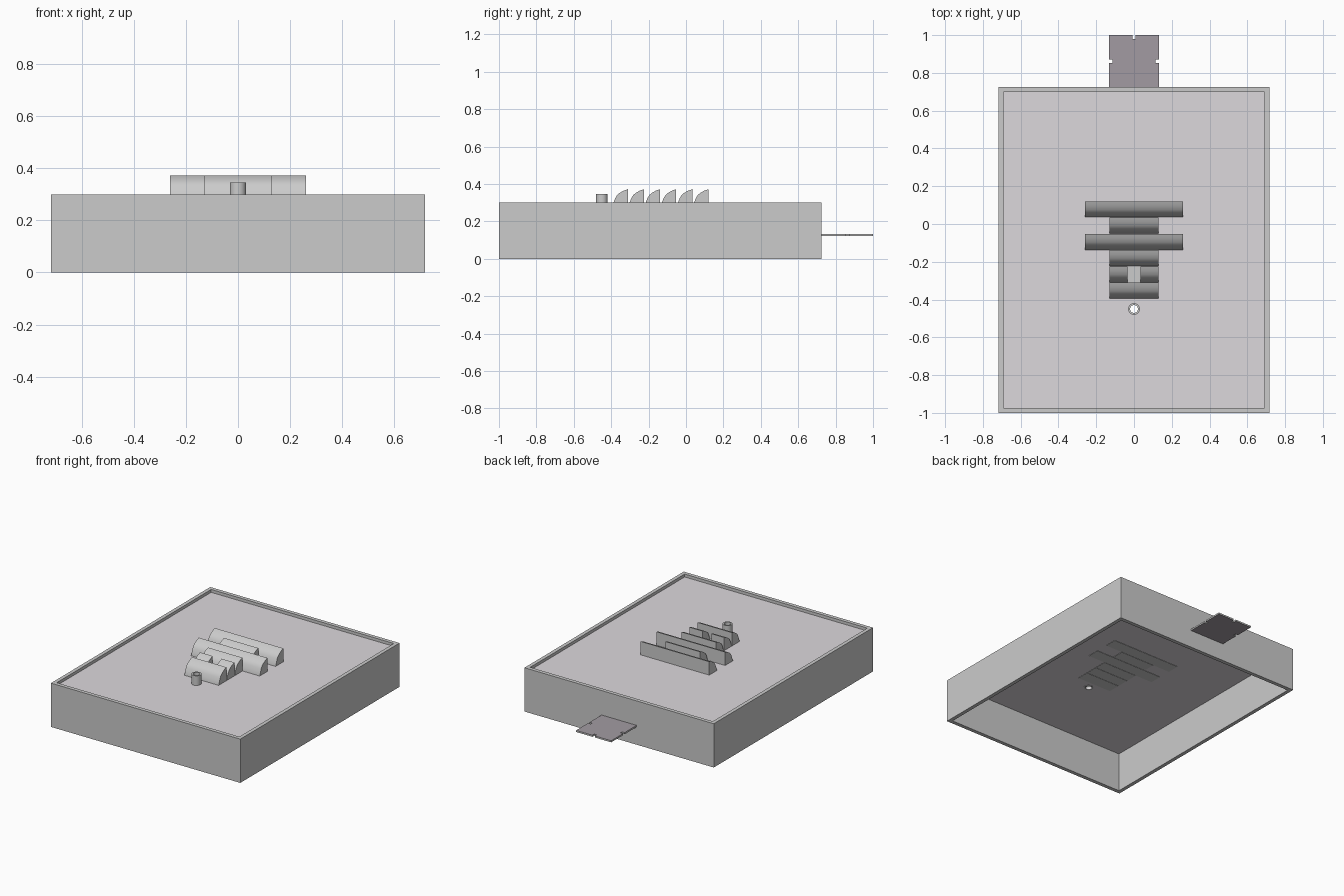
import bpy, bmesh, math

if "Cube" in bpy.data.objects:
    bpy.data.objects.remove(bpy.data.objects["Cube"])


def finish(name, bm, mats=()):
    bmesh.ops.recalc_face_normals(bm, faces=bm.faces)
    me = bpy.data.meshes.new(name)
    bm.to_mesh(me)
    bm.free()
    ob = bpy.data.objects.new(name, me)
    bpy.context.collection.objects.link(ob)
    for m in mats:
        me.materials.append(m)
    return ob


def material(name, rgb):
    m = bpy.data.materials.new(name)
    m.diffuse_color = (*rgb, 1)
    m.use_nodes = True
    m.node_tree.nodes["Principled BSDF"].inputs["Base Color"].default_value = m.diffuse_color
    return m


def ring(name, outer, inner, z0, z1):
    """Hollow sleeve, open at both ends, between two matching outlines."""
    bm = bmesh.new()
    loops = [[bm.verts.new((x, y, z)) for x, y in pts]
             for pts, z in ((outer, z0), (outer, z1), (inner, z1), (inner, z0))]
    n = len(outer)
    for k in range(4):
        a, b = loops[k], loops[(k + 1) % 4]
        for i in range(n):
            j = (i + 1) % n
            bm.faces.new((a[i], a[j], b[j], b[i]))
    return finish(name, bm)


def box(name, x0, x1, y0, y1, z0, z1, mats=()):
    bm = bmesh.new()
    bmesh.ops.create_cube(bm, size=1)
    for v in bm.verts:
        v.co = (x1 if v.co.x > 0 else x0, y1 if v.co.y > 0 else y0, z1 if v.co.z > 0 else z0)
    return finish(name, bm, mats)


def rect(x, y0, y1):
    return [(-x, y0), (x, y0), (x, y1), (-x, y1)]


def circle(r, cy, n=32):
    return [(r * math.cos(2 * math.pi * i / n), cy + r * math.sin(2 * math.pi * i / n))
            for i in range(n)]


def smooth(ob):
    bpy.ops.object.select_all(action='DESELECT')
    ob.select_set(True)
    bpy.context.view_layer.objects.active = ob
    bpy.ops.object.shade_smooth_by_angle(angle=math.radians(32))


panel_mat = material("panel_tint", (0.72, 0.69, 0.72))
plate_mat = material("plate_tint", (0.36, 0.33, 0.36))

# Outer frame walls
ring("frame", rect(0.7175, -1, 0.724), rect(0.692, -0.974, 0.698), 0, 0.3)

# Recessed panel with a hole under the tube
panel = box("panel", -0.692, 0.692, -0.974, 0.698, 0.27, 0.28, [panel_mat])
bm = bmesh.new()
bmesh.ops.create_cone(bm, cap_ends=True, segments=32, radius1=0.021, radius2=0.021, depth=0.2)
cutter = finish("hole_cutter", bm)
cutter.location = (0, -0.45, 0.28)
cutter.hide_render = True
cutter.hide_viewport = True
cut = panel.modifiers.new("hole", 'BOOLEAN')
cut.operation = 'DIFFERENCE'
cut.object = cutter

# Short tube
smooth(ring("tube", circle(0.031, -0.45), circle(0.021, -0.45), 0.268, 0.346))


# Louvre fins: curved front, upright back
def fin(name, x0, x1, y_back):
    prof = [(-0.084, 0.268), (-0.084, 0.28), (-0.075, 0.305), (-0.067, 0.325), (-0.057, 0.341),
            (-0.044, 0.352), (-0.023, 0.364), (0, 0.372), (0, 0.268)]
    bm = bmesh.new()
    f = bm.faces.new([bm.verts.new((x0, y_back + y, z)) for y, z in prof])
    out = bmesh.ops.extrude_face_region(bm, geom=[f])
    moved = [v for v in out["geom"] if isinstance(v, bmesh.types.BMVert)]
    bmesh.ops.translate(bm, verts=moved, vec=(x1 - x0, 0, 0))
    smooth(finish(name, bm))


spans = [[(-0.26, 0.26)], [(-0.13, 0.13)], [(-0.26, 0.26)], [(-0.13, 0.13)],
         [(-0.13, -0.034), (0.034, 0.13)], [(-0.13, 0.13)]]
for i, parts in enumerate(spans):
    for j, (a, b) in enumerate(parts):
        fin(f"fin_{i}_{j}", a, b, 0.12 - 0.0862 * i)

# Flat floor in the gap of the split fin
box("fin_gap_floor", -0.034, 0.034, -0.309, -0.225, 0.268, 0.286)

# Rear plate: notched outline with a thin rim
x, y0, y1, w, d = 0.133, 0.724, 1.0, 0.009, 0.02
ym = (y0 + y1) / 2
half = [(x, y0), (x, ym - w), (x - d, ym - w), (x - d, ym + w), (x, ym + w),
        (x, y1), (w, y1), (w, y1 - d)]
outline = half + [(-px, py) for px, py in reversed(half)]
bm = bmesh.new()
f = bm.faces.new([bm.verts.new((px, py, 0.127)) for px, py in outline])
bmesh.ops.inset_region(bm, faces=[f], thickness=0.007, use_even_offset=True, use_boundary=True)
f.material_index = 1
plate = finish("rear_plate", bm, [material("plate_rim", (0.8, 0.8, 0.8)), plate_mat])
sol = plate.modifiers.new("thickness", 'SOLIDIFY')
sol.thickness = 0.011
sol.offset = 0
